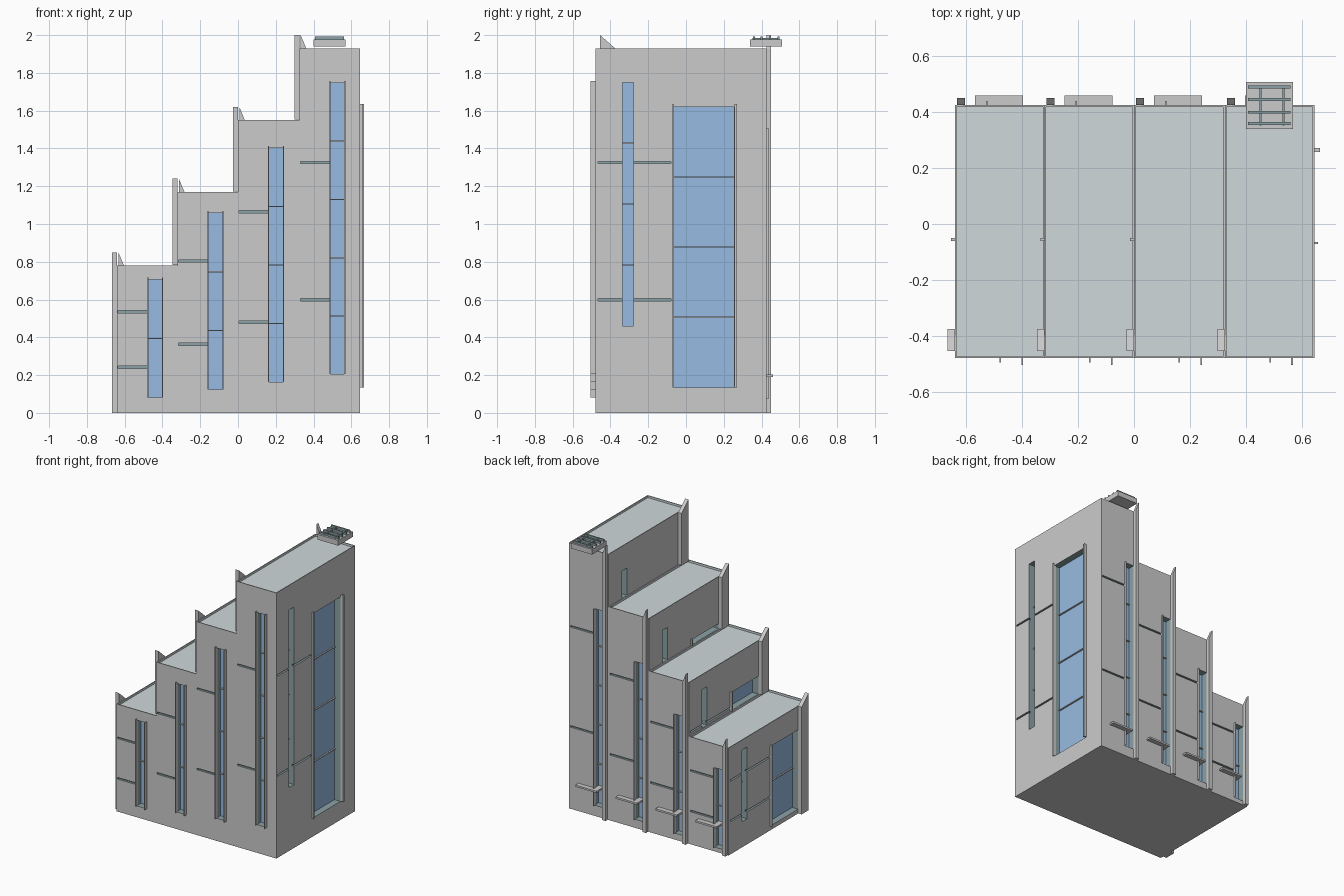
import bpy, bmesh

if "Cube" in bpy.data.objects:
    bpy.data.objects.remove(bpy.data.objects["Cube"])


def material(name, rgb):
    m = bpy.data.materials.new(name)
    m.diffuse_color = (*rgb, 1)
    m.use_nodes = True
    m.node_tree.nodes["Principled BSDF"].inputs["Base Color"].default_value = m.diffuse_color
    return m


GLASS = material("blue_glass", (0.31, 0.50, 0.76))
DARK = material("dark_slate", (0.26, 0.36, 0.38))
ROOF = material("roof_slate", (0.62, 0.69, 0.71))


def make(name, bm, mat=None):
    bmesh.ops.recalc_face_normals(bm, faces=bm.faces)
    me = bpy.data.meshes.new(name)
    bm.to_mesh(me)
    bm.free()
    ob = bpy.data.objects.new(name, me)
    bpy.context.collection.objects.link(ob)
    if mat:
        me.materials.append(mat)
    return ob


def add_box(bm, x0, x1, y0, y1, z0, z1):
    vs = bmesh.ops.create_cube(bm, size=1)["verts"]
    for v in vs:
        v.co = ((x0 + x1) / 2 + v.co.x * (x1 - x0),
                (y0 + y1) / 2 + v.co.y * (y1 - y0),
                (z0 + z1) / 2 + v.co.z * (z1 - z0))
    return vs


def boxes(name, items, mat=None):
    bm = bmesh.new()
    for b in items:
        add_box(bm, *b)
    return make(name, bm, mat)


def on_wall(wall, a0, a1, z0, z1, d0, d1):
    """Box on a wall: a runs along it, d points outward."""
    axis, sign, pos = wall
    p, q = sorted((pos + sign * d0, pos + sign * d1))
    return (p, q, a0, a1, z0, z1) if axis == "x" else (a0, a1, p, q, z0, z1)


XS = [-0.64, -0.32, 0.0, 0.325, 0.645]
HS = [0.78, 1.17, 1.55, 1.93]
Y0, Y1 = -0.48, 0.425
DEPTH = 0.05
FRONT, BACK, RIGHT = ("y", -1, Y0), ("y", 1, Y1), ("x", 1, XS[4])

openings, grooves, glass, bars, fins, canopies, roofs = ([] for _ in range(7))


def window(wall, a0, a1, z0, z1, panes, floor=0):
    """Recessed opening with a pane and cross bars; only the part above floor."""
    lo = max(z0, floor)
    if z1 <= lo:
        return
    openings.append(on_wall(wall, a0, a1, lo, z1, -DEPTH, 0.004))
    glass.append(on_wall(wall, a0, a1, lo, z1, -DEPTH - 0.01, -DEPTH + 0.002))
    for k in range(1, panes):
        z = z0 + (z1 - z0) * k / panes
        if z > lo + 0.01:
            bars.append(on_wall(wall, a0, a1, z - 0.003, z + 0.003,
                                -DEPTH, -DEPTH + 0.012))


def groove_pair(wall, spans, h, floor=0):
    for z in (0.31 * h, 0.687 * h):
        if z > floor + 0.01:
            for a0, a1 in spans:
                grooves.append(on_wall(wall, a0, a1, z - 0.006, z + 0.006, -0.015, 0.004))


def fin(wall, a, w, z0, z1, out):
    if z1 > z0:
        fins.append(on_wall(wall, a - w / 2, a + w / 2, z0, z1, -0.01, out))


def pillar(wall, a0, a1, high, z0, h, out):
    """Pier rising past the roof with a sloping top."""
    bm = bmesh.new()
    for v in add_box(bm, *on_wall(wall, a0, a1, z0, h + 0.07, 0, out)):
        a = v.co.y if wall[0] == "x" else v.co.x
        if v.co.z > h and abs(a - high) > 0.01:
            v.co.z = h
    make("pier", bm)


for i, h in enumerate(HS):
    x0, x1 = XS[i], XS[i + 1]
    below = HS[i - 1] + 0.002 if i else 0
    left = ("x", -1, x0)
    # front strip window
    w0, w1 = x0 + 0.162, x0 + 0.24
    window(FRONT, w0, w1, 0.106 * h, 0.905 * h, i + 2)
    fin(FRONT, w0, 0.006, 0.106 * h, 0.905 * h + 0.01, 0.015)
    fin(FRONT, w1, 0.006, 0.106 * h, 0.905 * h + 0.01, 0.025)
    groove_pair(FRONT, [(x0 + 0.006, w0 + 0.01)], h)
    # back strip window, pier and canopy
    b0, b1 = x0 + 0.036, x0 + 0.113
    window(BACK, b0, b1, 0.04 * h, 0.78 * h, i + 2)
    fin(BACK, b1, 0.006, 0.04 * h, 0.78 * h, 0.015)
    groove_pair(BACK, [(b1 - 0.01, x1 - 0.012)], h)
    pillar(BACK, x0 + 0.007, b0, x0 + 0.007, 0, h, 0.025)
    canopies.append((x0 + 0.072, x0 + 0.243, Y1 - DEPTH, Y1 + 0.035, 0.19, 0.203))
    # left wall windows and pier
    window(left, -0.375, -0.055, 0.04 * h, 0.78 * h, i + 2, below)
    window(left, 0.213, 0.272, 0.238 * h, 0.907 * h, i + 2, below)
    fin(left, -0.055, 0.01, max(below, 0.04 * h), 0.78 * h + 0.01, 0.015)
    groove_pair(left, [(-0.065, 0.22), (0.265, 0.405)], h, below)
    pillar(left, -0.455, -0.375, -0.455, below, h, 0.027)
    # sunken roof
    roofs.append((x0 + 0.006, x1 - 0.006, Y0 + 0.006, Y1 - 0.006, h - 0.015, h + 0.1))

# right wall
H = HS[3]
window(RIGHT, -0.07, 0.255, 0.135, 1.62, 4)
window(RIGHT, -0.335, -0.277, 0.46, 1.75, 4)
fin(RIGHT, -0.068, 0.008, 0.135, 1.635, 0.014)
fin(RIGHT, 0.264, 0.014, 0.135, 1.635, 0.021)
groove_pair(RIGHT, [(-0.465, -0.325), (-0.287, -0.08)], H)

# stepped body
profile = [(XS[4], 0), (XS[0], 0)]
for i, h in enumerate(HS):
    profile += [(XS[i], h), (XS[i + 1], h)]
bm = bmesh.new()
face = bm.faces.new([bm.verts.new((x, Y0, z)) for x, z in profile])
ext = bmesh.ops.extrude_face_region(bm, geom=[face])["geom"]
bmesh.ops.translate(bm, vec=(0, Y1 - Y0, 0),
                    verts=[g for g in ext if isinstance(g, bmesh.types.BMVert)])
body = make("stepped_body", bm, material("wall_grey", (0.8, 0.8, 0.8)))

# cut the openings, grooves and roofs; cut faces keep the cutter's colour
for name, items, mat in (("opening_cutter", openings, DARK),
                         ("groove_cutter", grooves, DARK),
                         ("roof_cutter", roofs, ROOF)):
    cutter = boxes(name, items, mat)
    cutter.hide_render = True
    cutter.hide_set(True)
    mod = body.modifiers.new(name, "BOOLEAN")
    mod.operation = "DIFFERENCE"
    mod.solver = "EXACT"
    mod.material_mode = "TRANSFER"
    mod.object = cutter

boxes("window_glass", glass, GLASS)
boxes("window_bars", bars)
boxes("window_fins", fins)
boxes("canopies", canopies)

# roof unit with slats
boxes("roof_unit", [(0.40, 0.568, 0.34, 0.508, 1.94, 1.978)])
boxes("roof_unit_slats",
      [(0.408, 0.56, y - 0.005, y + 0.005, 1.978, 1.993)
       for y in (0.36, 0.40, 0.445, 0.49)]
      + [(x - 0.004, x + 0.004, 0.352, 0.496, 1.978, 1.986) for x in (0.452, 0.535)],
      DARK)
